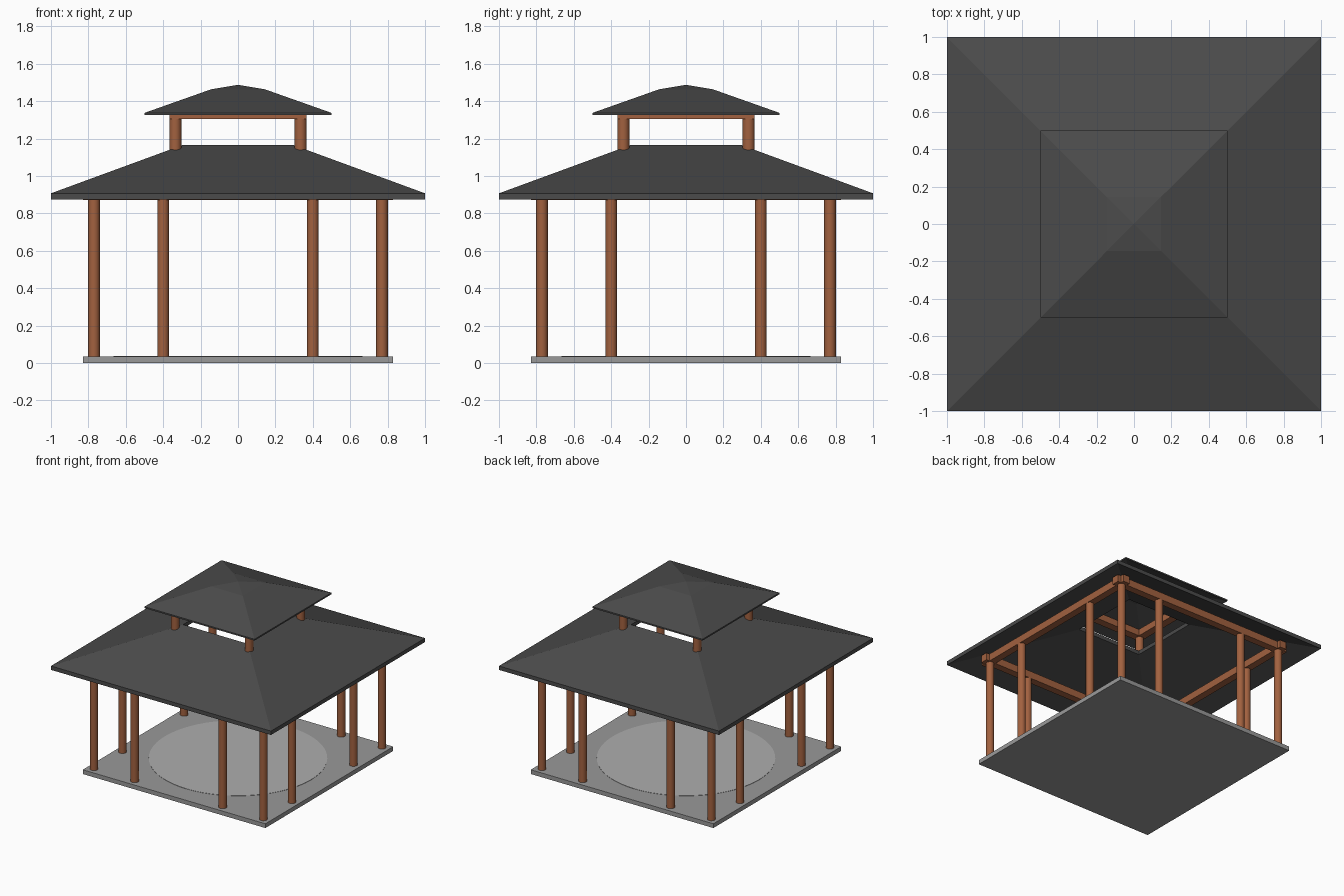
import bpy, bmesh
from math import pi

if "Cube" in bpy.data.objects:
    bpy.data.objects.remove(bpy.data.objects["Cube"])


def material(name, rgb):
    m = bpy.data.materials.new(name)
    m.diffuse_color = (*rgb, 1)
    m.use_nodes = True
    m.node_tree.nodes["Principled BSDF"].inputs["Base Color"].default_value = m.diffuse_color
    return m


WOOD = material("wood", (0.36, 0.12, 0.05))
ROOF = material("dark_roof", (0.07, 0.07, 0.07))
STONE = material("stone", (0.32, 0.32, 0.32))
PALE = material("pale_stone", (0.42, 0.42, 0.42))


def box(name, lo, hi, mat):
    bpy.ops.mesh.primitive_cube_add(size=1, location=[(a + b) / 2 for a, b in zip(lo, hi)])
    o = bpy.context.object
    o.name = name
    o.scale = [b - a for a, b in zip(lo, hi)]
    o.data.materials.append(mat)


def cylinder(name, x, y, z0, z1, r, sides, mat):
    bpy.ops.mesh.primitive_cylinder_add(vertices=sides, radius=r, depth=z1 - z0,
                                        location=(x, y, (z0 + z1) / 2))
    o = bpy.context.object
    o.name = name
    o.data.materials.append(mat)
    bpy.ops.object.shade_smooth_by_angle(angle=pi / 5)


def square_shell(name, profile, mat, closed):
    """Sweep a (half width, z) profile round a square; zero width makes an apex."""
    bm = bmesh.new()
    rings = []
    for w, z in profile:
        if w == 0:
            rings.append([bm.verts.new((0, 0, z))] * 4)
        else:
            rings.append([bm.verts.new((sx * w, sy * w, z))
                          for sx, sy in ((-1, -1), (1, -1), (1, 1), (-1, 1))])
    n = len(rings)
    for i in range(n if closed else n - 1):
        a, b = rings[i], rings[(i + 1) % n]
        for k in range(4):
            j = (k + 1) % 4
            bm.faces.new(list(dict.fromkeys((a[k], a[j], b[j], b[k]))))
    bmesh.ops.recalc_face_normals(bm, faces=bm.faces)
    me = bpy.data.meshes.new(name)
    bm.to_mesh(me)
    bm.free()
    me.materials.append(mat)
    o = bpy.data.objects.new(name, me)
    bpy.context.collection.objects.link(o)


def square_frame(name, centre, half, reach, z0, z1):
    for s in (-1, 1):
        c = s * centre
        box(name + "_x", (-reach, c - half, z0), (reach, c + half, z1), WOOD)
        box(name + "_y", (c - half, -reach, z0), (c + half, reach, z1), WOOD)


# Floor slab and round inlay
box("floor_slab", (-0.83, -0.83, 0), (0.83, 0.83, 0.035), STONE)
cylinder("floor_inlay", 0, 0, 0.02, 0.037, 0.665, 64, PALE)

# Corner, edge and upper posts
for sx in (-1, 1):
    for sy in (-1, 1):
        for x, y in ((0.77, 0.77), (0.4, 0.77), (0.77, 0.4)):
            cylinder("column", sx * x, sy * y, 0.03, 0.875, 0.031, 16, WOOD)
        cylinder("upper_post", sx * 0.335, sy * 0.335, 1.135, 1.33, 0.032, 16, WOOD)

# Beams carrying the two roofs
square_frame("main_beam", 0.77, 0.03, 0.83, 0.87, 0.93)
square_frame("upper_beam", 0.335, 0.032, 0.367, 1.305, 1.36)

# Lower roof with a central opening
square_shell("lower_roof", [(1, 0.875), (1, 0.907), (0.294, 1.166), (0.294, 1.134)], ROOF, True)

# Upper roof with a shallower cap
square_shell("upper_roof", [(0, 1.473), (0.144, 1.45), (0.5, 1.325), (0.5, 1.337),
                            (0.144, 1.463), (0, 1.487)], ROOF, False)
